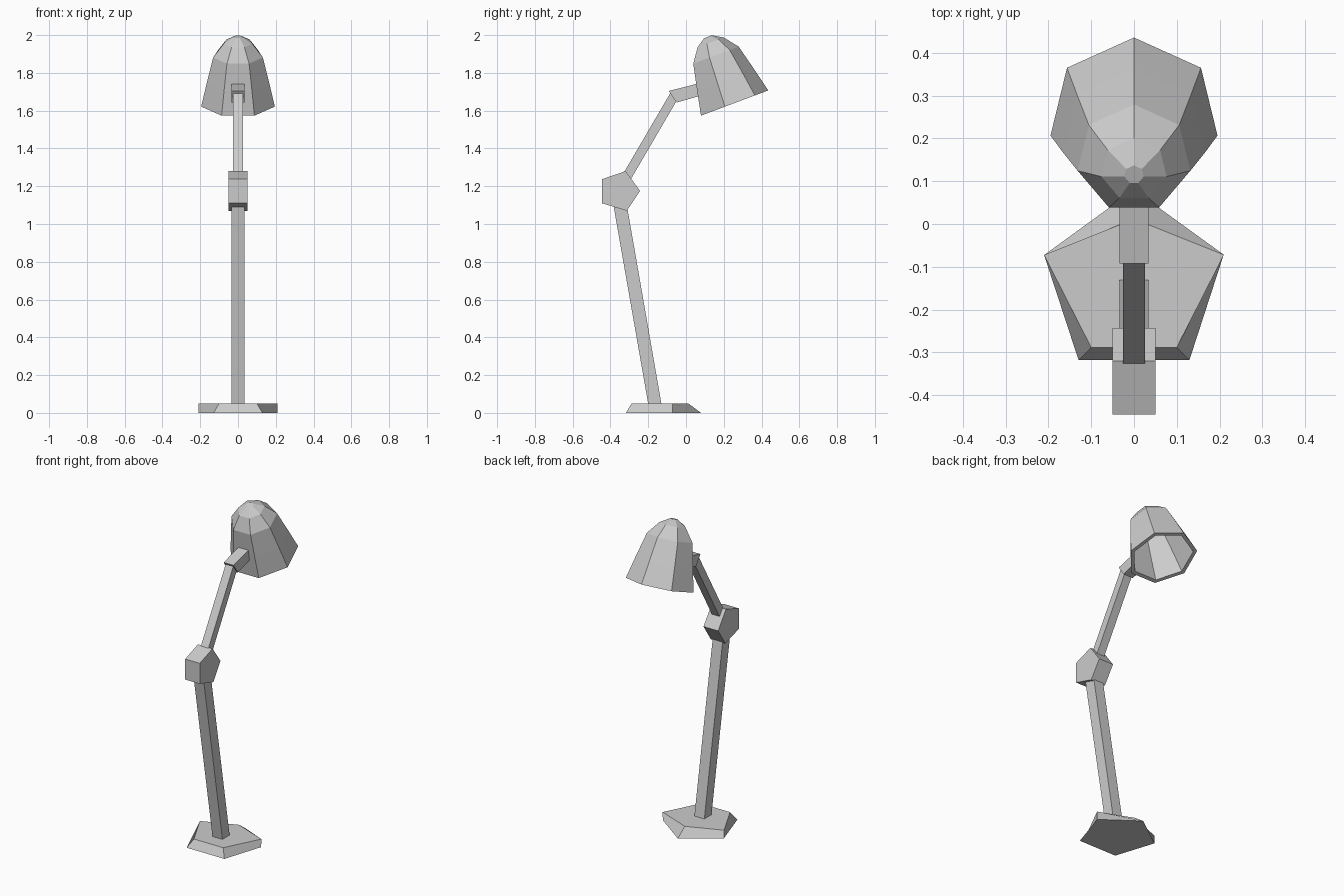
import bpy, bmesh
from math import sin, cos, pi, atan2
from mathutils import Vector, Matrix

if "Cube" in bpy.data.objects:
    bpy.data.objects.remove(bpy.data.objects["Cube"])


def loft(name, rings, closed=False):
    """Skin a list of equal-length point rings; cap the ends, or join last to first."""
    bm = bmesh.new()
    vs = [[bm.verts.new(p) for p in ring] for ring in rings]
    n = len(vs[0])
    for a, b in zip(vs, vs[1:]):
        for i in range(n):
            j = (i + 1) % n
            bm.faces.new((a[i], a[j], b[j], b[i]))
    if closed:
        for i in range(n):
            j = (i + 1) % n
            bm.faces.new((vs[-1][i], vs[-1][j], vs[0][j], vs[0][i]))
    else:
        bm.faces.new(vs[0][::-1])
        bm.faces.new(vs[-1])
    bmesh.ops.recalc_face_normals(bm, faces=bm.faces)
    me = bpy.data.meshes.new(name)
    bm.to_mesh(me)
    bm.free()
    ob = bpy.data.objects.new(name, me)
    bpy.context.collection.objects.link(ob)
    return ob


def side_prism(name, profile, half):
    """Extrude a (y, z) side profile across x."""
    return loft(name, [[(x, y, z) for y, z in profile] for x in (-half, half)])


def ngon(n, r, z):
    """Regular polygon with its first corner on +y."""
    return [Vector((r * sin(2 * pi * i / n), r * cos(2 * pi * i / n), z)) for i in range(n)]


# pentagonal foot, bevelled except at its side corners
bottom = [p + Vector((0, -0.14, 0)) for p in ngon(5, 0.22, 0)]
top = [(0, 0.012, 0.05), (0.21, -0.072, 0.05), (0.10, -0.288, 0.05),
       (-0.10, -0.288, 0.05), (-0.21, -0.072, 0.05)]
loft("base", [bottom, top])

# arms and elbow
side_prism("lower_arm", [(-0.197, 0.03), (-0.127, 0.03), (-0.315, 1.11), (-0.386, 1.11)], 0.034)
side_prism("elbow_joint", [(-0.445, 1.237), (-0.32, 1.28), (-0.243, 1.175),
                           (-0.313, 1.07), (-0.445, 1.11)], 0.05)
side_prism("upper_arm", [(-0.338, 1.257), (-0.302, 1.22), (-0.045, 1.66), (-0.08, 1.698)], 0.026)
side_prism("shade_bracket", [(-0.092, 1.704), (-0.05, 1.643), (0.07, 1.677), (0.065, 1.744)], 0.034)

# seven-sided hollow shade, tilted about x
outer = [(0.2, 0), (0.17, 0.13), (0.135, 0.272), (0.078, 0.345), (0.023, 0.378)]
inner = [(0.02, 0.355), (0.065, 0.326), (0.115, 0.26), (0.149, 0.125), (0.177, 0)]
tilt = Matrix.Translation((0, 0.248, 1.637)) @ Matrix.Rotation(atan2(0.351, 0.936), 4, 'X')
rings = [[tilt @ p for p in ngon(7, r, h)] for r, h in inner + outer]
loft("lamp_shade", rings)
